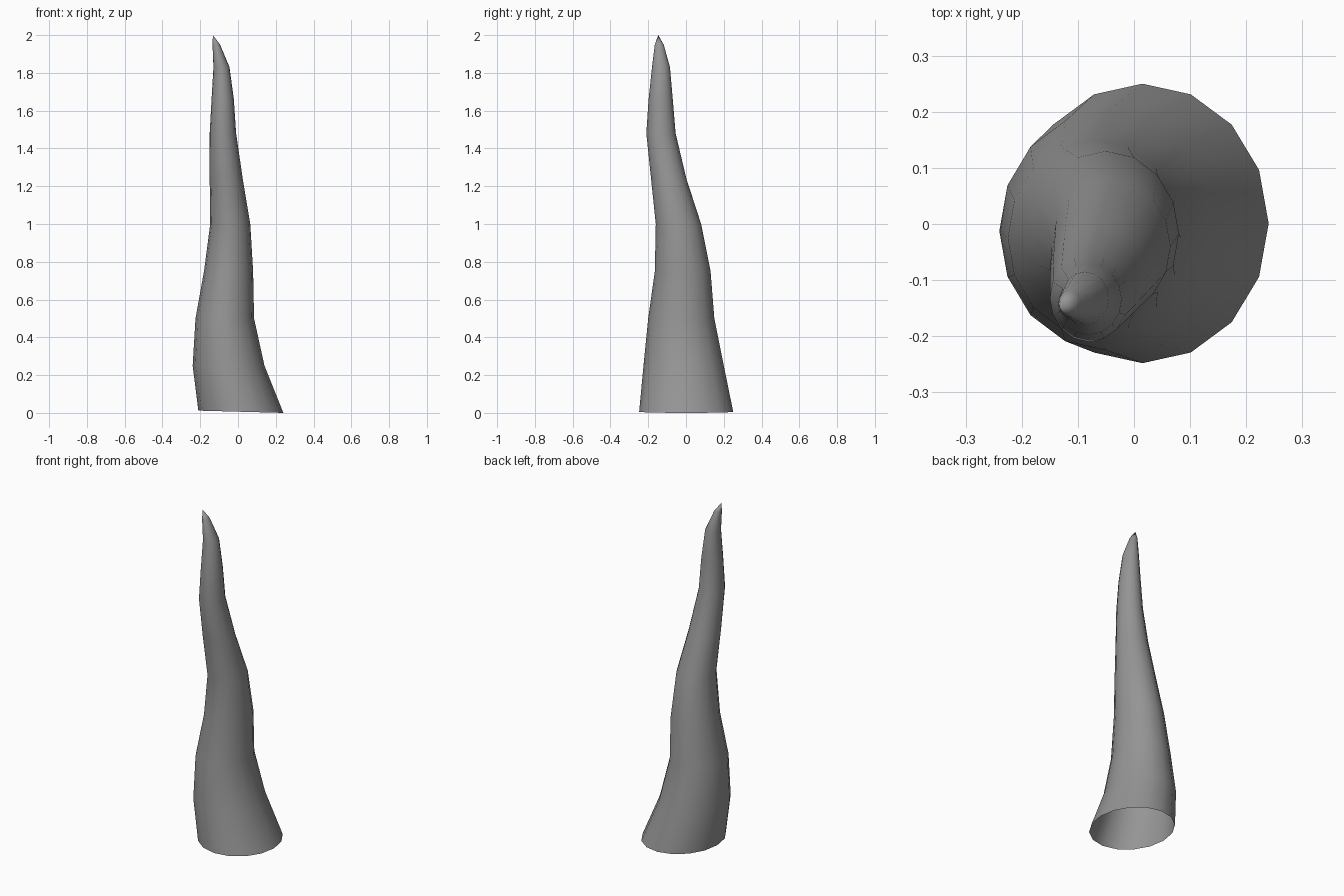
import bpy, bmesh, math

cube = bpy.data.objects.get("Cube")
if cube:
    bpy.data.objects.remove(cube, do_unlink=True)

SIDES = 16

# Horn cross-sections: height, x range, y range
RINGS = [
    (0.00, -0.21, 0.24, -0.248, 0.25),
    (0.25, -0.24, 0.14, -0.225, 0.20),
    (0.50, -0.225, 0.085, -0.20, 0.15),
    (0.75, -0.18, 0.08, -0.165, 0.13),
    (1.00, -0.147, 0.065, -0.16, 0.08),
    (1.24, -0.15, 0.025, -0.185, 0.002),
    (1.48, -0.15, -0.01, -0.21, -0.055),
    (1.66, -0.14, -0.022, -0.198, -0.07),
    (1.83, -0.13, -0.045, -0.18, -0.085),
    (1.95, -0.135, -0.095, -0.165, -0.118),
]
TIP = (-0.133, -0.147, 2.0)

# Matte grey horn colour
grey = bpy.data.materials.new("horn_grey")
grey.use_nodes = True
color = (0.3, 0.3, 0.3, 1)
grey.diffuse_color = color
grey.node_tree.nodes["Principled BSDF"].inputs["Base Color"].default_value = color

# Loft the rings, leaving the base open
bm = bmesh.new()
loops = []
for z, x0, x1, y0, y1 in RINGS:
    loop = []
    for i in range(SIDES):
        a = 2 * math.pi * i / SIDES
        x = (x0 + x1) / 2 + (x1 - x0) / 2 * math.cos(a)
        y = (y0 + y1) / 2 + (y1 - y0) / 2 * math.sin(a)
        # The base rim rises slightly on its right side
        lift = 0.006 * (1 - math.cos(a)) if z == 0 else 0
        loop.append(bm.verts.new((x, y, z + lift)))
    loops.append(loop)
tip = bm.verts.new(TIP)
for i in range(SIDES):
    j = (i + 1) % SIDES
    for low, high in zip(loops, loops[1:]):
        bm.faces.new((low[i], low[j], high[j], high[i]))
    bm.faces.new((loops[-1][i], loops[-1][j], tip))
for face in bm.faces:
    face.smooth = True

mesh = bpy.data.meshes.new("curved_horn")
bm.to_mesh(mesh)
bm.free()
mesh.materials.append(grey)
horn = bpy.data.objects.new("curved_horn", mesh)
bpy.context.collection.objects.link(horn)
